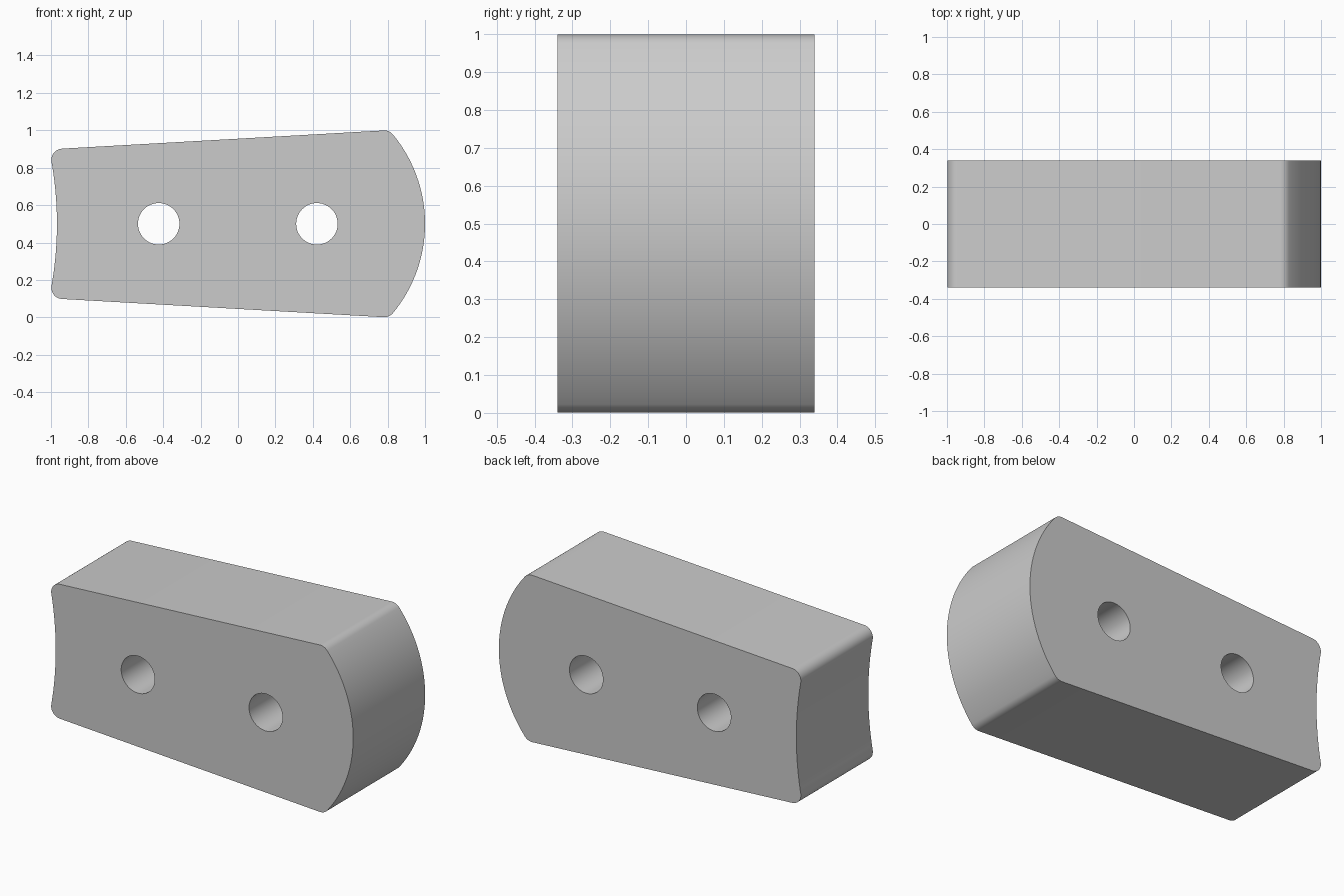
import bpy
import bmesh
from math import atan2, cos, sin, sqrt, pi

cube = bpy.data.objects.get("Cube")
if cube:
    bpy.data.objects.remove(cube, do_unlink=True)

HALF_DEPTH = 0.34
MID_Z = 0.5
EDGE_H, SLOPE = 0.455, 0.0565      # tapered top edge: height = EDGE_H + SLOPE * x
FILLET = 0.06
NOSE_X, NOSE_R = 0.25, 0.75        # convex end circle
TAIL_R = 1.9                       # concave end circle
TAIL_X = -0.968 - TAIL_R
HOLES = (-0.424, 0.422)
HOLE_R = 0.111


def arc(cx, cz, r, start, end, steps):
    return [(cx + r * cos(start + (end - start) * i / steps),
             cz + r * sin(start + (end - start) * i / steps))
            for i in range(steps + 1)]


def fillet_centre(cx, reach):
    """Point one fillet radius inside the edge, at a set reach from an end circle."""
    h = EDGE_H - FILLET * sqrt(1 + SLOPE ** 2)
    a, b, c = 1 + SLOPE ** 2, SLOPE * h - cx, cx ** 2 + h ** 2 - reach ** 2
    x = (-b + sqrt(b * b - a * c)) / a
    return x, h + SLOPE * x


def prism(name, points, half_depth):
    bm = bmesh.new()
    face = bm.faces.new([bm.verts.new((x, -half_depth, z)) for x, z in points])
    new = bmesh.ops.extrude_face_region(bm, geom=[face])["geom"]
    bmesh.ops.translate(bm, vec=(0, 2 * half_depth, 0),
                        verts=[v for v in new if isinstance(v, bmesh.types.BMVert)])
    bmesh.ops.recalc_face_normals(bm, faces=bm.faces)
    mesh = bpy.data.meshes.new(name)
    bm.to_mesh(mesh)
    bm.free()
    obj = bpy.data.objects.new(name, mesh)
    bpy.context.collection.objects.link(obj)
    return obj


# Upper half of the outline, from nose to tail, then mirrored
nx, nz = fillet_centre(NOSE_X, NOSE_R - FILLET)
tx, tz = fillet_centre(TAIL_X, TAIL_R + FILLET)
edge_angle = atan2(1, -SLOPE)
nose_angle = atan2(nz, nx - NOSE_X)
tail_angle = atan2(tz, tx - TAIL_X)
upper = (arc(NOSE_X, 0, NOSE_R, 0, nose_angle, 20)
         + arc(nx, nz, FILLET, nose_angle, edge_angle, 8)[1:]
         + arc(tx, tz, FILLET, edge_angle, pi + tail_angle, 10)
         + arc(TAIL_X, 0, TAIL_R, tail_angle, 0, 12)[1:])
outline = upper + [(x, -h) for x, h in reversed(upper[1:-1])]
block = prism("block", [(x, MID_Z + h) for x, h in outline], HALF_DEPTH)

# Plain grey finish
grey = bpy.data.materials.new("plain grey")
grey.use_nodes = True
colour = (0.6, 0.6, 0.6, 1)
grey.diffuse_color = colour
grey.node_tree.nodes["Principled BSDF"].inputs["Base Color"].default_value = colour
block.data.materials.append(grey)

# Two round through holes
for i, x in enumerate(HOLES):
    cutter = prism(f"hole_cutter_{i + 1}", arc(x, MID_Z, HOLE_R, 0, 2 * pi, 48)[:-1], 0.5)
    cutter.data.materials.append(grey)
    cutter.hide_render = True
    cut = block.modifiers.new(f"hole_{i + 1}", "BOOLEAN")
    cut.operation = "DIFFERENCE"
    cut.solver = "EXACT"
    cut.object = cutter

# Apply the cuts, drop the cutters and smooth the rounded sides
bpy.ops.object.select_all(action="DESELECT")
block.select_set(True)
bpy.context.view_layer.objects.active = block
for modifier in list(block.modifiers):
    cutter = modifier.object
    bpy.ops.object.modifier_apply(modifier=modifier.name)
    bpy.data.objects.remove(cutter, do_unlink=True)
bpy.ops.object.shade_smooth_by_angle(angle=pi / 6)
